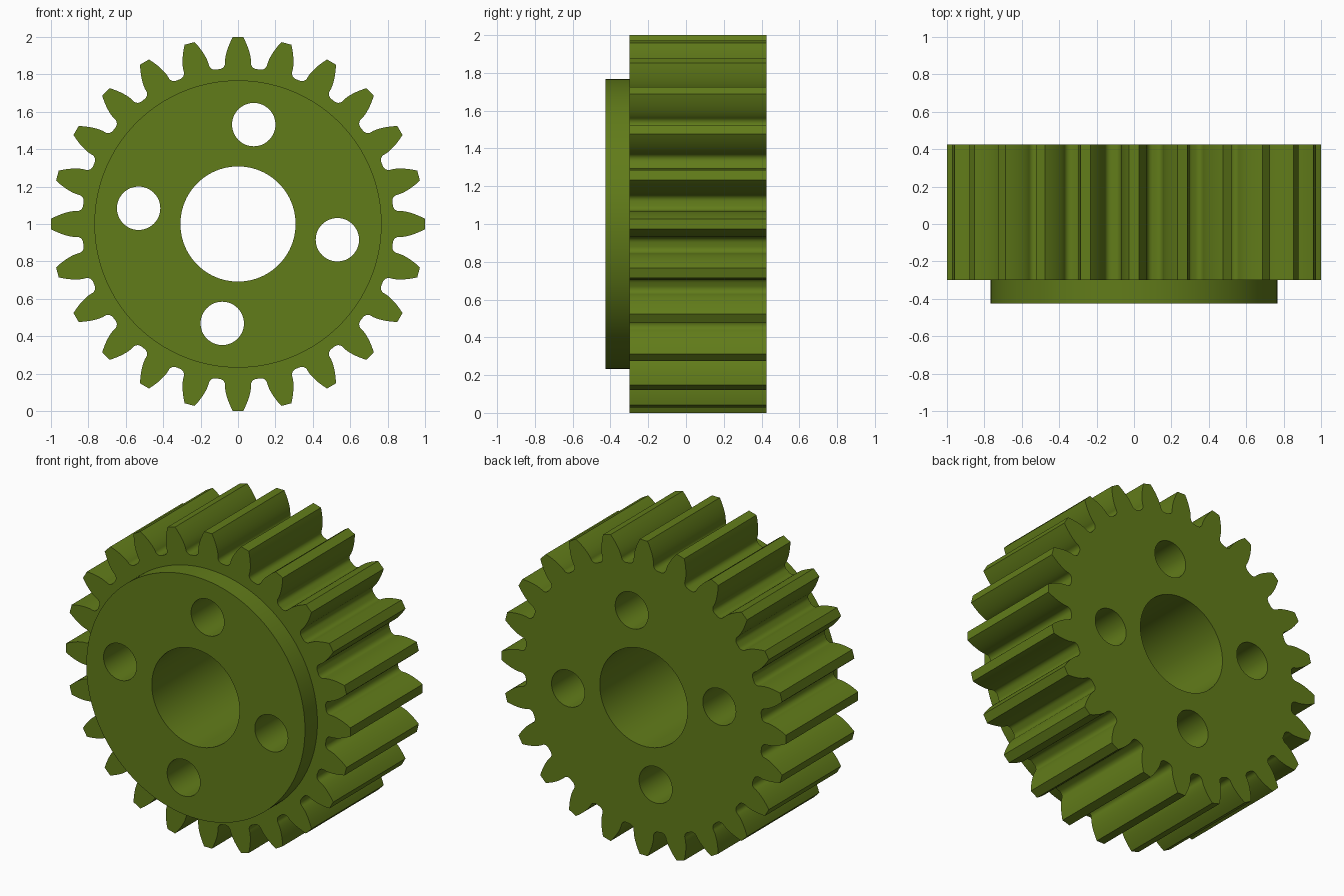
import bpy, bmesh
from math import pi, sin, cos, tan, acos, radians

if "Cube" in bpy.data.objects:
    bpy.data.objects.remove(bpy.data.objects["Cube"])

TEETH = 24
TIP_R, ROOT_R = 1.0, 0.834
PITCH_R = TIP_R * TEETH / (TEETH + 2)
BASE_R = PITCH_R * cos(radians(20))
FILLET = 0.031
FRONT, STEP, BACK = -0.425, -0.30, 0.425


def inv(r):
    a = acos(min(1, BASE_R / r))
    return tan(a) - a


def prism(name, pts, y0, y1):
    """Extrude an (x, z) outline from y0 to y1, around z = 1."""
    bm = bmesh.new()
    a = [bm.verts.new((x, y0, z + 1)) for x, z in pts]
    b = [bm.verts.new((x, y1, z + 1)) for x, z in pts]
    bm.faces.new(a)
    bm.faces.new(b[::-1])
    for i in range(len(a)):
        j = (i + 1) % len(a)
        bm.faces.new((a[i], b[i], b[j], a[j]))
    bmesh.ops.recalc_face_normals(bm, faces=bm.faces)
    mesh = bpy.data.meshes.new(name)
    bm.to_mesh(mesh)
    bm.free()
    obj = bpy.data.objects.new(name, mesh)
    bpy.context.collection.objects.link(obj)
    return obj


def circle(r, n, cx=0, cz=0):
    return [(cx + r * cos(2 * pi * i / n), cz + r * sin(2 * pi * i / n)) for i in range(n)]


def combine(target, tool, operation):
    bpy.context.view_layer.objects.active = target
    mod = target.modifiers.new(operation, 'BOOLEAN')
    mod.operation, mod.object, mod.solver = operation, tool, 'EXACT'
    bpy.ops.object.modifier_apply(modifier=mod.name)
    bpy.data.objects.remove(tool)


# One tooth flank as (radius, half angle): root fillet, then involute to the tip
half_pitch = pi / (2 * TEETH)
inv_pitch = inv(PITCH_R)
half_base = half_pitch + inv_pitch
flank = []
for i in range(7):
    t = pi / 2 * i / 6
    r = ROOT_R + FILLET * (1 - cos(t))
    flank.append((r, half_base + FILLET * (1 - sin(t)) / r))
for i in range(9):
    r = BASE_R + (TIP_R - BASE_R) * i / 8
    flank.append((r, half_base - inv(r)))

# Toothed ring body
outline = []
for k in range(TEETH):
    c = pi / 2 + 2 * pi * k / TEETH
    outline += [(r * cos(c - a), r * sin(c - a)) for r, a in flank]
    outline += [(r * cos(c + a), r * sin(c + a)) for r, a in reversed(flank)]
gear = prism("gear", outline, STEP, BACK)

# Raised front shoulder
combine(gear, prism("shoulder", circle(0.768, 128), FRONT, STEP + 0.1), 'UNION')

# Centre bore and four bolt holes
combine(gear, prism("bore", circle(0.308, 96), -1, 1), 'DIFFERENCE')
for k in range(4):
    a = radians(-9 + 90 * k)
    hole = circle(0.116, 48, 0.538 * cos(a), 0.538 * sin(a))
    combine(gear, prism("bolt_hole", hole, -1, 1), 'DIFFERENCE')

# Olive green finish
mat = bpy.data.materials.new("olive")
mat.diffuse_color = (0.12, 0.20, 0.01, 1)
mat.use_nodes = True
mat.node_tree.nodes["Principled BSDF"].inputs["Base Color"].default_value = mat.diffuse_color
gear.data.materials.clear()
gear.data.materials.append(mat)

bpy.ops.object.select_all(action='DESELECT')
gear.select_set(True)
bpy.context.view_layer.objects.active = gear
bpy.ops.object.shade_smooth_by_angle(angle=radians(30))
